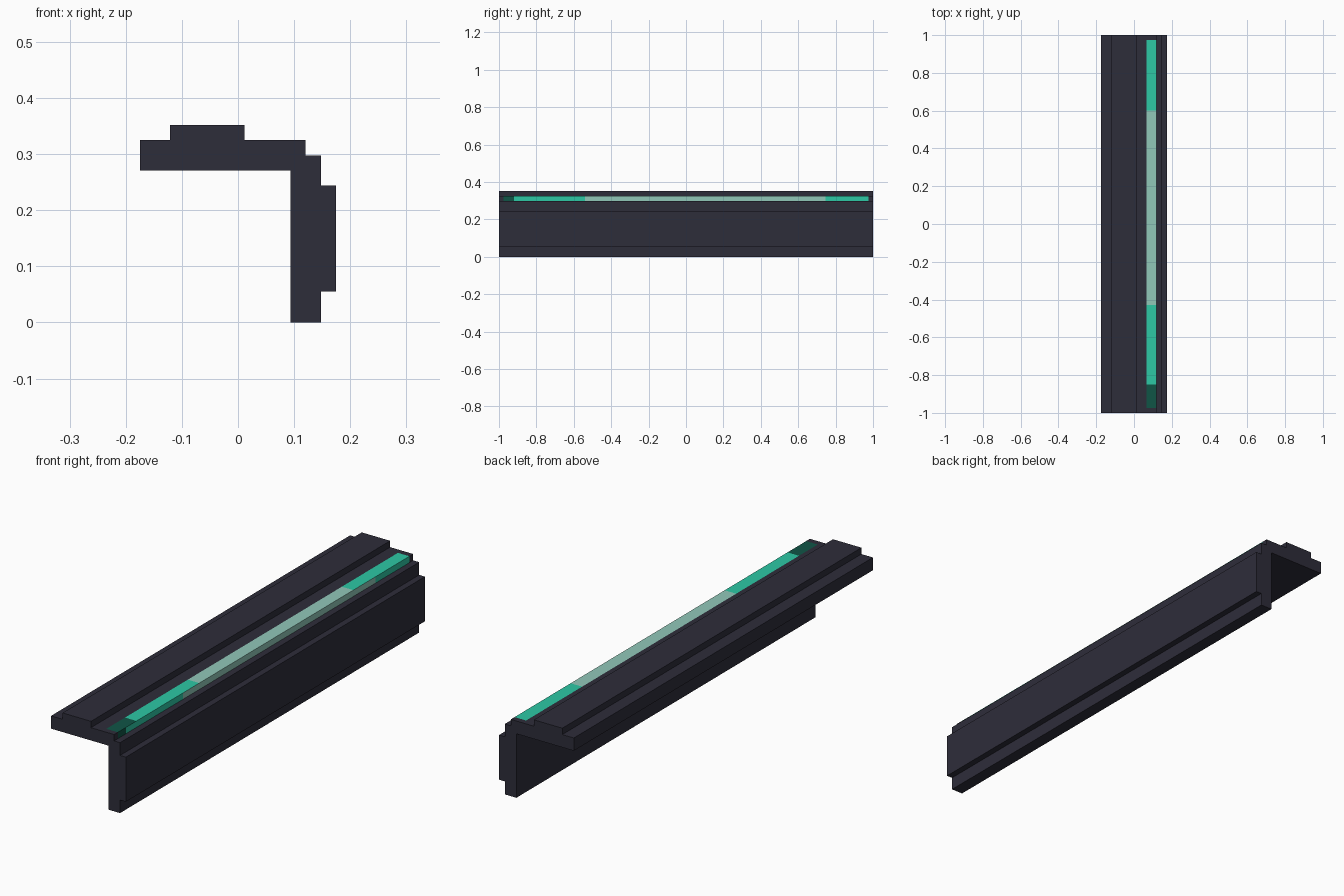
import bpy
import bmesh

if "Cube" in bpy.data.objects:
    bpy.data.objects.remove(bpy.data.objects["Cube"])


def material(name, rgb):
    m = bpy.data.materials.new(name)
    m.diffuse_color = (*rgb, 1)
    m.use_nodes = True
    m.node_tree.nodes["Principled BSDF"].inputs["Base Color"].default_value = m.diffuse_color
    return m


CHARCOAL, TEAL, PALE, DEEP = range(4)
mats = [
    material("charcoal", (0.027, 0.026, 0.042)),
    material("bright_teal", (0.026, 0.578, 0.376)),
    material("pale_teal", (0.283, 0.578, 0.485)),
    material("deep_teal", (0.005, 0.091, 0.061)),
]

# Stepped L-shaped cross-section (x, z), counter-clockwise seen from the front
profile = [
    (0.094, 0), (0.148, 0), (0.148, 0.055), (0.175, 0.055),
    (0.175, 0.244), (0.148, 0.244), (0.148, 0.298), (0.120, 0.298),
    (0.120, 0.325), (0.066, 0.325), (0.012, 0.325), (0.012, 0.352),
    (-0.121, 0.352), (-0.121, 0.325), (-0.175, 0.325), (-0.175, 0.271),
    (0.094, 0.271),
]

# Light strip: profile edges 7 (side) and 8 (top), with colour runs along y
strip_runs = {
    7: [(-0.975, -0.92, DEEP), (-0.92, -0.54, TEAL),
        (-0.54, 0.747, PALE), (0.747, 0.975, TEAL)],
    8: [(-0.975, -0.85, DEEP), (-0.85, -0.43, TEAL),
        (-0.43, 0.60, PALE), (0.60, 0.975, TEAL)],
}
stations = sorted({-1.0, 1.0} | {y for runs in strip_runs.values()
                                 for run in runs for y in run[:2]})


def colour_at(edge, y):
    for start, end, colour in strip_runs.get(edge, []):
        if start < y < end:
            return colour
    return CHARCOAL


# Corner trim beam: extrude the section along y, colouring the strip faces
bm = bmesh.new()
rings = [[bm.verts.new((x, y, z)) for x, z in profile] for y in stations]
n = len(profile)
for k in range(len(stations) - 1):
    a, b = rings[k], rings[k + 1]
    mid = (stations[k] + stations[k + 1]) / 2
    for i in range(n):
        j = (i + 1) % n
        face = bm.faces.new((a[i], b[i], b[j], a[j]))
        face.material_index = colour_at(i, mid)

# End caps
bm.faces.new(rings[0])
bm.faces.new(rings[-1][::-1])
bmesh.ops.recalc_face_normals(bm, faces=bm.faces[:])

mesh = bpy.data.meshes.new("corner_trim")
bm.to_mesh(mesh)
bm.free()
for m in mats:
    mesh.materials.append(m)
beam = bpy.data.objects.new("corner_trim", mesh)
bpy.context.collection.objects.link(beam)
